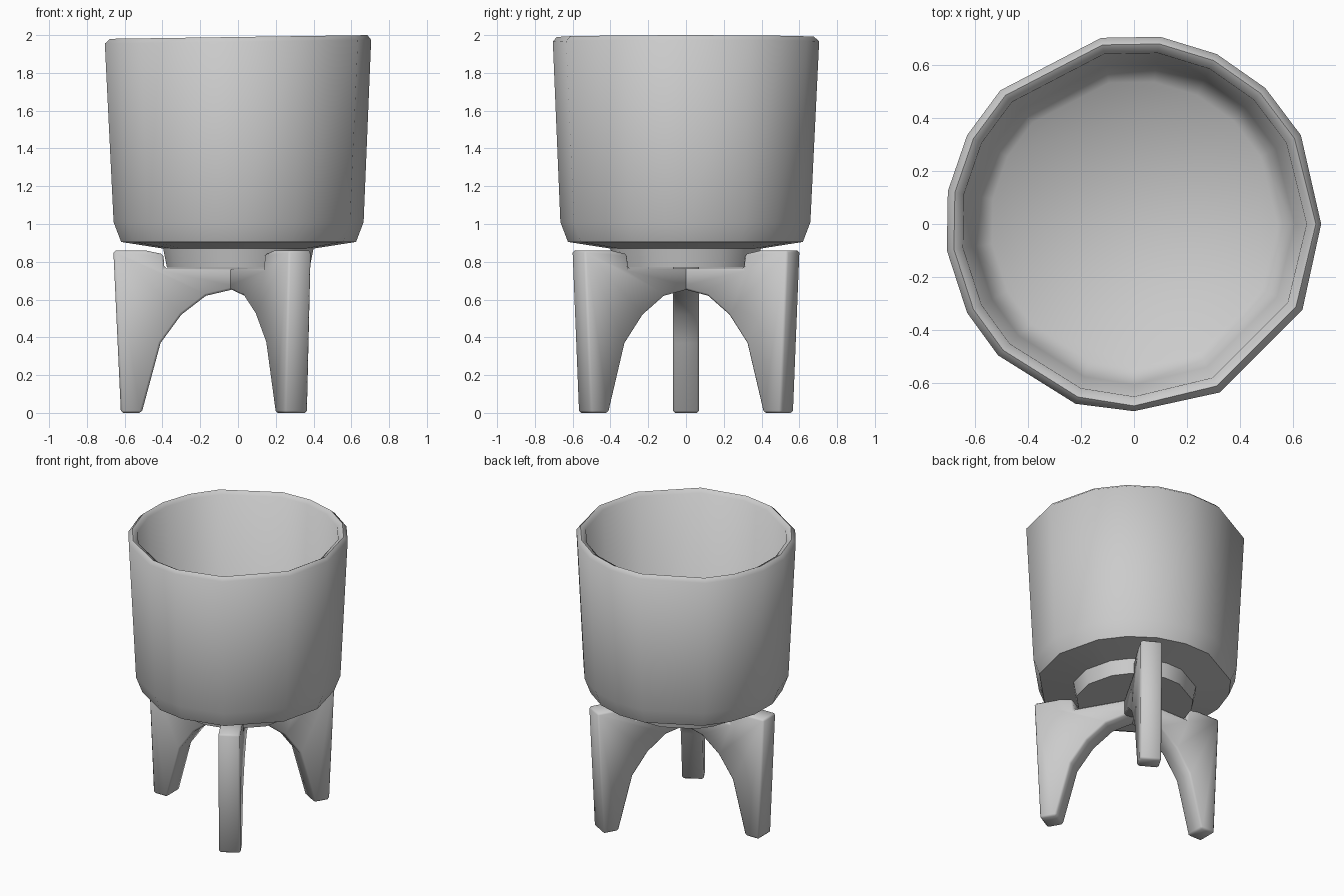
import bpy
import math

cube = bpy.data.objects.get("Cube")
if cube:
    bpy.data.objects.remove(cube, do_unlink=True)

# One plain grey for the whole planter
grey = bpy.data.materials.new("matte grey")
grey.use_nodes = True
COLOUR = (0.6, 0.6, 0.6, 1)
grey.diffuse_color = COLOUR
grey.node_tree.nodes["Principled BSDF"].inputs["Base Color"].default_value = COLOUR


def make_object(name, verts, faces, angle, bevel=0):
    mesh = bpy.data.meshes.new(name)
    mesh.from_pydata(verts, [], faces)
    mesh.materials.append(grey)
    obj = bpy.data.objects.new(name, mesh)
    bpy.context.collection.objects.link(obj)
    bpy.ops.object.select_all(action='DESELECT')
    obj.select_set(True)
    bpy.context.view_layer.objects.active = obj
    bpy.ops.object.mode_set(mode='EDIT')
    bpy.ops.mesh.select_all(action='SELECT')
    bpy.ops.mesh.normals_make_consistent(inside=False)
    bpy.ops.object.mode_set(mode='OBJECT')
    if bevel:
        mod = obj.modifiers.new("soft edges", 'BEVEL')
        mod.width = bevel
        mod.segments = 1
        mod.limit_method = 'ANGLE'
        mod.angle_limit = math.radians(50)
        bpy.ops.object.modifier_apply(modifier=mod.name)
    bpy.ops.object.shade_smooth_by_angle(angle=math.radians(angle))
    return obj


def lathe(name, profile, angles, angle):
    """Turn a closed-ended (radius, z) profile around z at the given angles."""
    n = len(angles)
    verts = [(r * math.cos(math.radians(a)), r * math.sin(math.radians(a)), z)
             for r, z in profile for a in angles]
    faces = [(k * n + i, k * n + (i + 1) % n, (k + 1) * n + (i + 1) % n, (k + 1) * n + i)
             for k in range(len(profile) - 1) for i in range(n)]
    faces += [tuple(range(n)), tuple(range((len(profile) - 1) * n, len(profile) * n))]
    return make_object(name, verts, faces, angle)


# Pot: foot, rounded base, flaring wall, thin uneven-sided rim, hollow inside
pot_angles = [0, 28, 46, 64, 82, 100, 135, 152, 170, 188, 208, 224, 252, 270, 297, 333]
pot_profile = [(0.38, 0.77), (0.40, 0.87), (0.625, 0.905), (0.665, 1.01),
               (0.712, 1.965), (0.685, 1.99), (0.65, 1.97), (0.605, 1.02), (0.54, 0.95)]
pot = lathe("pot", pot_profile, pot_angles, 60)

# Uneven rim: crest slightly higher toward the left side, and sides kept in bounds
for v in pot.data.vertices:
    if v.co.z > 1.95:
        v.co.z += 0.01 * v.co.x / 0.7
    v.co.x = max(-0.705, min(0.705, v.co.x))
    v.co.y = max(-0.705, min(0.705, v.co.y))

# Stand: three arched legs meeting under the pot
leg_profile = [(0.62, 0), (0.66, 0.86), (0.49, 0.86), (0.395, 0.84), (0.39, 0.765),
               (0, 0.765), (0, 0.66), (0.17, 0.62), (0.30, 0.52), (0.41, 0.37), (0.51, 0)]
HALF = 0.07
n = len(leg_profile)
for name, turn in (("right_leg", 180), ("front_left_leg", -60), ("back_left_leg", 60)):
    verts = [(r, side * HALF, z) for side in (-1, 1) for r, z in leg_profile]
    faces = [(i, (i + 1) % n, n + (i + 1) % n, n + i) for i in range(n)]
    faces += [tuple(range(n)), tuple(range(n, 2 * n))]
    leg = make_object(name, verts, faces, 50, bevel=0.012)
    leg.rotation_euler.z = math.radians(turn)
